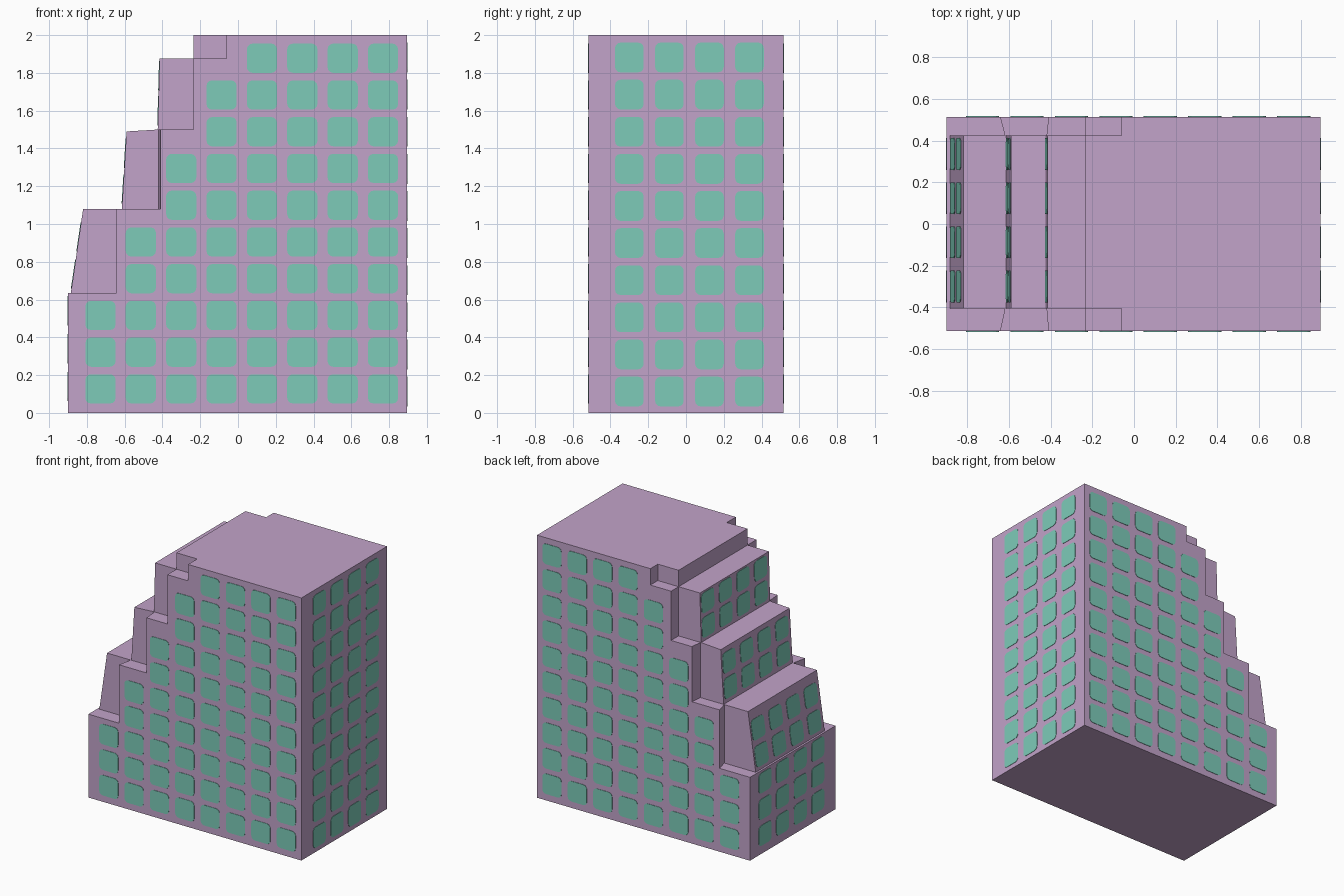
import bpy, bmesh, math
from mathutils import Vector

if "Cube" in bpy.data.objects:
    bpy.data.objects.remove(bpy.data.objects["Cube"])


def material(name, rgb):
    m = bpy.data.materials.new(name)
    m.diffuse_color = (*rgb, 1)
    m.use_nodes = True
    m.node_tree.nodes["Principled BSDF"].inputs["Base Color"].default_value = m.diffuse_color
    return m


WALL = material("mauve wall", (0.54, 0.367, 0.585))
GLASS = material("teal window", (0.205, 0.60, 0.485))


def finish(name, bm, mat):
    bmesh.ops.recalc_face_normals(bm, faces=bm.faces)
    me = bpy.data.meshes.new(name)
    bm.to_mesh(me)
    bm.free()
    me.materials.append(mat)
    ob = bpy.data.objects.new(name, me)
    bpy.context.collection.objects.link(ob)
    return ob


def loft(bm, ring_a, ring_b):
    """Closed solid between two matching rings of points."""
    a = [bm.verts.new(p) for p in ring_a]
    b = [bm.verts.new(p) for p in ring_b]
    bm.faces.new(a)
    bm.faces.new(b[::-1])
    for i in range(len(a)):
        j = (i + 1) % len(a)
        bm.faces.new((a[j], a[i], b[i], b[j]))


# Building body: stepped side profile with leaning terrace fronts
D = 0.515
profile = [(-0.9, 0), (0.895, 0), (0.895, 2), (-0.235, 2), (-0.235, 1.875),
           (-0.415, 1.875), (-0.425, 1.5), (-0.59, 1.49), (-0.615, 1.08),
           (-0.82, 1.08), (-0.885, 0.635), (-0.9, 0.635)]
bm = bmesh.new()
loft(bm, [(x, -D, z) for x, z in profile], [(x, D, z) for x, z in profile])
body = finish("building_body", bm, WALL)


# Corner notches: the steps sit further back along both long sides
def notch(xs):
    zs = [0.635, 1.08, 1.5, 1.875]
    pts = [(-1.2, 2.2), (-1.2, zs[0])]
    for k, x in enumerate(xs):
        pts += [(x, zs[k]), (x, zs[k + 1] if k < 3 else 2.2)]
    return pts


for y_out, y_in in ((-0.52, -0.405), (0.52, 0.425)):
    bm = bmesh.new()
    loft(bm, [(x, y_out, z) for x, z in notch((-0.645, -0.41, -0.235, -0.06))],
         [(x, y_in, z) for x, z in notch((-0.62, -0.42, -0.235, -0.06))])
    cutter = finish("notch_cutter", bm, WALL)
    cutter.hide_render = True
    mod = body.modifiers.new("notch", 'BOOLEAN')
    mod.operation = 'DIFFERENCE'
    mod.solver = 'EXACT'
    mod.object = cutter
    bpy.context.view_layer.objects.active = body
    bpy.ops.object.modifier_apply(modifier=mod.name)
    bpy.data.objects.remove(cutter)


# Rounded window plate lying on a wall
def window(bm, centre, u, v, w, h, r=0.03):
    c, u, v = Vector(centre), Vector(u).normalized(), Vector(v).normalized()
    n = u.cross(v)
    ring = []
    for q, (sx, sy) in enumerate(((1, 1), (-1, 1), (-1, -1), (1, -1))):
        for k in range(4):
            a = math.radians(90 * q + 30 * k)
            ring.append(c + u * (sx * (w / 2 - r) + r * math.cos(a))
                        + v * (sy * (h / 2 - r) + r * math.sin(a)))
    loft(bm, [p + n * 0.003 for p in ring], [p - n * 0.002 for p in ring])


# Front and back windows: the column height follows the steps
rows_in_column = (3, 5, 7, 9, 10, 10, 10, 10)
for name, side in (("front_windows", -1), ("back_windows", 1)):
    bm = bmesh.new()
    for col, count in enumerate(rows_in_column):
        for row in range(count):
            window(bm, (-0.728 + 0.2137 * col, side * D, 0.127 + 0.1945 * row),
                   (-side, 0, 0), (0, 0, 1), 0.16, 0.155)
    finish(name, bm, GLASS)

# Right side windows
columns_y = [-0.30 + 0.212 * i for i in range(4)]
bm = bmesh.new()
for y in columns_y:
    for row in range(10):
        window(bm, (0.895, y, 0.113 + 0.1965 * row), (0, 1, 0), (0, 0, 1), 0.152, 0.158)
finish("right_windows", bm, GLASS)

# Left terrace windows: each row follows the lean of its own wall
walls = [((-0.9, 0), (-0.9, 0.635), (0.14, 0.34, 0.54)),
         ((-0.885, 0.635), (-0.82, 1.08), (0.735, 0.93)),
         ((-0.615, 1.08), (-0.59, 1.49), (1.185, 1.375)),
         ((-0.425, 1.5), (-0.415, 1.875), (1.60, 1.785))]
bm = bmesh.new()
for (x0, z0), (x1, z1), heights in walls:
    for z in heights:
        x = x0 + (x1 - x0) * (z - z0) / (z1 - z0)
        for y in columns_y:
            window(bm, (x, y, z), (0, -1, 0), (x1 - x0, 0, z1 - z0), 0.152, 0.155)
finish("terrace_windows", bm, GLASS)
